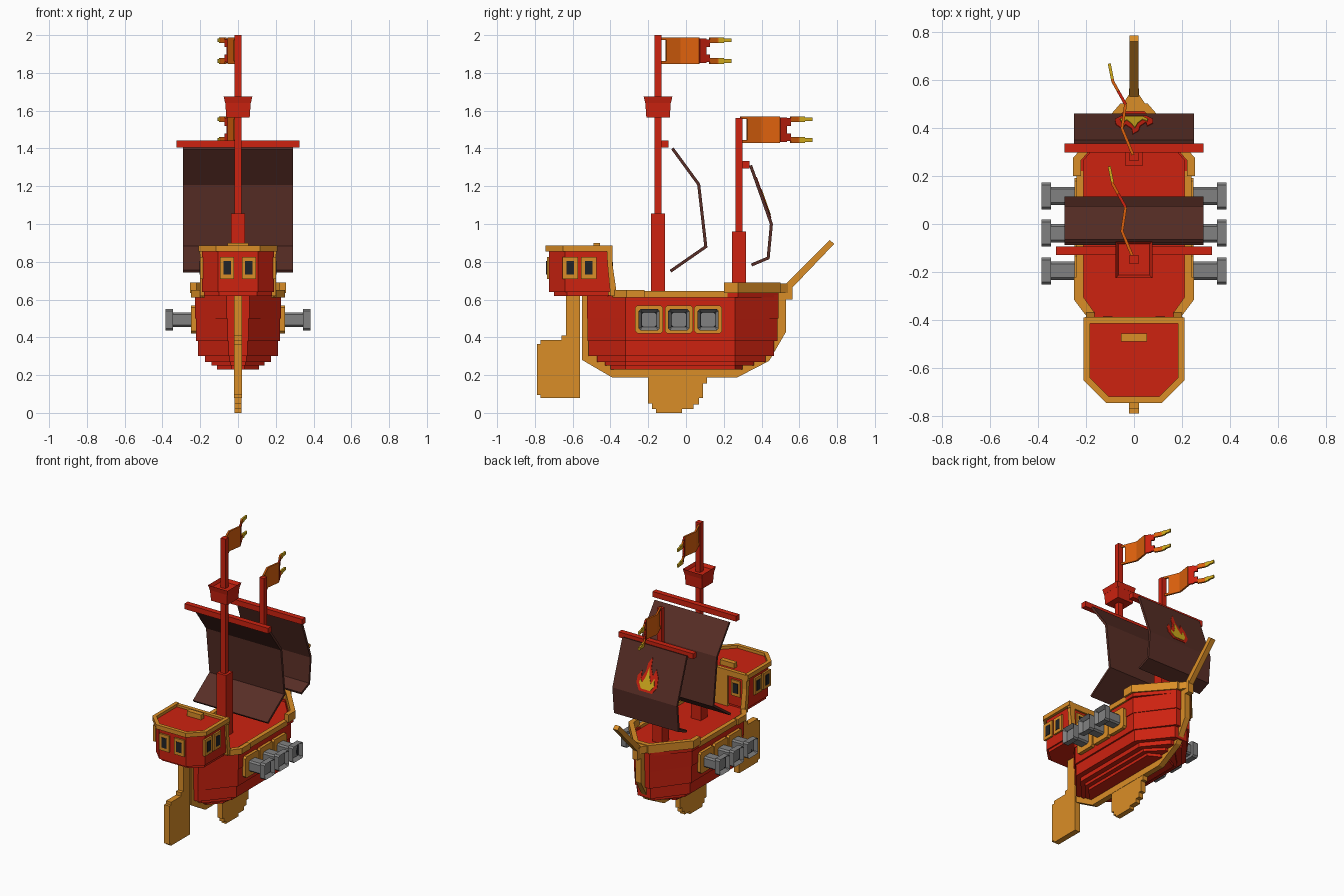
import bpy, bmesh, math
from mathutils import Vector

if "Cube" in bpy.data.objects:
    bpy.data.objects.remove(bpy.data.objects["Cube"])


def material(name, rgb):
    m = bpy.data.materials.new(name)
    m.diffuse_color = (*rgb, 1)
    m.use_nodes = True
    m.node_tree.nodes["Principled BSDF"].inputs["Base Color"].default_value = m.diffuse_color
    return m


RED = material("red wood", (0.61, 0.016, 0.005))
GOLD = material("gold trim", (0.70, 0.27, 0.02))
BROWN = material("brown cloth", (0.098, 0.027, 0.019))
GREY = material("grey iron", (0.22, 0.22, 0.22))
DARK = material("dark opening", (0.015, 0.017, 0.02))
ORANGE = material("orange cloth", (0.72, 0.12, 0.004))
YELLOW = material("yellow cloth", (0.66, 0.42, 0.012))


def finish(name, bm, mat):
    bmesh.ops.recalc_face_normals(bm, faces=bm.faces)
    me = bpy.data.meshes.new(name)
    bm.to_mesh(me)
    bm.free()
    me.materials.append(mat)
    ob = bpy.data.objects.new(name, me)
    bpy.context.collection.objects.link(ob)
    return ob


def loft(name, ring_a, ring_b, mat):
    """Solid between two matching outlines."""
    bm = bmesh.new()
    a = [bm.verts.new(p) for p in ring_a]
    b = [bm.verts.new(p) for p in ring_b]
    bm.faces.new(a)
    bm.faces.new(b)
    for i in range(len(a)):
        j = (i + 1) % len(a)
        bm.faces.new((a[i], a[j], b[j], b[i]))
    return finish(name, bm, mat)


def box(name, x, y, z, mat):
    ring = [(x[0], y[0]), (x[1], y[0]), (x[1], y[1]), (x[0], y[1])]
    return slab(name, ring, z[0], z[1], mat)


def slab(name, outline, z0, z1, mat):
    return loft(name, [(x, y, z0) for x, y in outline], [(x, y, z1) for x, y in outline], mat)


def plate(name, profile, half, mat):
    """Side profile (y, z) extruded across x."""
    return loft(name, [(-half, y, z) for y, z in profile], [(half, y, z) for y, z in profile], mat)


def both(half):
    """Mirror right-hand (x, y) points into a closed outline."""
    return half + [(-x, y) for x, y in reversed(half)]


def offset(path, d):
    """Mitred sideways offset of an open 2D path."""
    pts = [Vector(p) for p in path]
    out = []
    for i, p in enumerate(pts):
        dirs = []
        if i > 0:
            dirs.append((p - pts[i - 1]).normalized())
        if i < len(pts) - 1:
            dirs.append((pts[i + 1] - p).normalized())
        t = sum(dirs, Vector((0, 0))).normalized()
        n = Vector((-t.y, t.x))
        k = Vector((-dirs[0].y, dirs[0].x)).dot(n)
        out.append(p + n * d / k)
    return out


def band(path, width):
    """Closed outline of a constant-width band along a path."""
    return [tuple(p) for p in offset(path, width / 2) + offset(path, -width / 2)[::-1]]


# Hull: stepped strakes (z0, z1, half width, stern y, bow y, end half width)
for i, (z0, z1, w, ys, yb, e) in enumerate([
        (0.50, 0.625, 0.228, -0.525, 0.49, 0.06), (0.38, 0.50, 0.223, -0.522, 0.485, 0.055),
        (0.30, 0.38, 0.212, -0.515, 0.465, 0.05), (0.27, 0.30, 0.175, -0.47, 0.42, 0.045),
        (0.25, 0.27, 0.14, -0.43, 0.36, 0.04), (0.23, 0.25, 0.11, -0.40, 0.30, 0.035)]):
    slab(f"hull_strake_{i}", both([(e, ys), (w, -0.32), (w, 0.26), (e, yb)]), z0, z1, RED)

# Keel, fin, rudder and bowsprit
plate("keel", [(-0.55, 0.62), (-0.55, 0.28), (-0.39, 0.187), (0.27, 0.187), (0.44, 0.275),
               (0.53, 0.43), (0.53, 0.6), (0.565, 0.6), (0.565, 0.68), (0.48, 0.68), (0.48, 0.62)], 0.02, GOLD)
plate("keel_fin", [(-0.2, 0.2), (-0.2, 0.05), (-0.18, 0.05), (-0.18, 0.02), (-0.16, 0.02), (-0.16, 0),
                   (-0.02, 0), (-0.02, 0.02), (0.04, 0.02), (0.04, 0.045), (0.07, 0.045), (0.07, 0.08),
                   (0.09, 0.08), (0.09, 0.155), (0.11, 0.155), (0.11, 0.2)], 0.018, GOLD)
plate("rudder", [(-0.635, 0.66), (-0.56, 0.66), (-0.56, 0.08), (-0.77, 0.08), (-0.77, 0.095), (-0.79, 0.095),
                 (-0.79, 0.365), (-0.77, 0.365), (-0.77, 0.385), (-0.66, 0.385), (-0.66, 0.41),
                 (-0.635, 0.41)], 0.02, GOLD)
plate("bowsprit", [(0.53, 0.64), (0.56, 0.66), (0.785, 0.895), (0.76, 0.915), (0.53, 0.685)], 0.018, GOLD)

# Rails: low along the waist, high round the bow
for s in (-1, 1):
    slab("waist_rail", band([(s * 0.225, 0.22), (s * 0.225, -0.31), (s * 0.175, -0.38)], 0.03), 0.61, 0.645, GOLD)
    slab("quarter_rail", band([(s * 0.235, -0.22), (s * 0.235, -0.31), (s * 0.19, -0.37)], 0.03), 0.61, 0.65, GOLD)
slab("bow_rail", band([(0.237, 0.2), (0.237, 0.27), (0.05, 0.485), (-0.05, 0.485),
                       (-0.237, 0.27), (-0.237, 0.2)], 0.032), 0.635, 0.69, GOLD)
slab("bow_rail_base", band([(0.225, 0.2), (0.225, 0.27), (0.05, 0.475), (-0.05, 0.475),
                            (-0.225, 0.27), (-0.225, 0.2)], 0.03), 0.61, 0.64, RED)
slab("bow_cap", [(0.06, 0.48), (0.02, 0.54), (-0.02, 0.54), (-0.06, 0.48)], 0.635, 0.685, GOLD)

# Stern cabin with roof rail
slab("cabin_base", both([(0.10, -0.70), (0.18, -0.63), (0.18, -0.41)]), 0.62, 0.64, RED)
slab("cabin", both([(0.105, -0.725), (0.19, -0.64), (0.19, -0.40)]), 0.64, 0.865, RED)
slab("cabin_rail", band([(0.197, -0.39), (0.197, -0.645), (0.11, -0.732), (-0.11, -0.732),
                         (-0.197, -0.645), (-0.197, -0.39)], 0.026), 0.855, 0.885, GOLD)
box("cabin_front_beam", (-0.205, 0.205), (-0.415, -0.388), (0.84, 0.88), GOLD)
box("roof_block", (-0.055, 0.055), (-0.49, -0.455), (0.86, 0.9), GOLD)
box("cabin_door", (-0.05, 0.05), (-0.41, -0.39), (0.62, 0.85), GOLD)
for s in (-1, 1):
    # Corner posts flare forward down to the deck
    xs = sorted((s * 0.165, s * 0.2))
    ring = [(-0.42, 0.86), (-0.388, 0.86), (-0.388, 0.78), (-0.365, 0.62), (-0.40, 0.62), (-0.415, 0.78)]
    loft("cabin_post", [(xs[0], y, z) for y, z in ring], [(xs[1], y, z) for y, z in ring], GOLD)


def square_ring(x, half, cy, cz, cut):
    a, b = half, half - cut
    pts = [(a, b), (b, a), (-b, a), (-a, b), (-a, -b), (-b, -a), (b, -a), (a, -b)]
    return [(x, cy + u, cz + v) for u, v in pts]


# Cabin windows: gold frame, dark pane
for s in (-1, 1):
    x = s * 0.058
    box("stern_window_frame", (x - 0.038, x + 0.038), (-0.737, -0.72), (0.71, 0.825), GOLD)
    box("stern_window_pane", (x - 0.02, x + 0.02), (-0.740, -0.735), (0.732, 0.803), DARK)
    box("front_window_frame", (s * 0.11 - 0.035, s * 0.11 + 0.035), (-0.402, -0.39), (0.71, 0.82), GOLD)
    box("front_window_pane", (s * 0.11 - 0.02, s * 0.11 + 0.02), (-0.392, -0.386), (0.732, 0.80), DARK)
    for y in (-0.613, -0.515):
        box("side_window_frame", sorted((s * 0.185, s * 0.202)), (y - 0.04, y + 0.04), (0.71, 0.825), GOLD)
        box("side_window_pane", sorted((s * 0.2, s * 0.205)), (y - 0.02, y + 0.02), (0.732, 0.803), DARK)

# Cannons: gold port frame, barrel and hollow muzzle
for s in (-1, 1):
    for y in (-0.195, -0.038, 0.117):
        loft("gun_port", square_ring(s * 0.2, 0.074, y, 0.495, 0.012),
             square_ring(s * 0.248, 0.074, y, 0.495, 0.012), GOLD)
        loft("cannon_barrel", square_ring(s * 0.22, 0.038, y, 0.493, 0.01),
             square_ring(s * 0.36, 0.038, y, 0.493, 0.01), GREY)
        muzzle = loft("cannon_muzzle", square_ring(s * 0.345, 0.056, y, 0.493, 0.01),
                      square_ring(s * 0.385, 0.056, y, 0.493, 0.01), GREY)
        muzzle.data.materials.append(DARK)
        bm = bmesh.new()
        bm.from_mesh(muzzle.data)
        mouth = max(bm.faces, key=lambda f: s * f.calc_center_median().x)
        bmesh.ops.inset_region(bm, faces=[mouth], thickness=0.018)
        bmesh.ops.translate(bm, verts=mouth.verts, vec=(-s * 0.025, 0, 0))
        mouth.material_index = 1
        bm.to_mesh(muzzle.data)
        bm.free()


# Masts with thick feet and yards
def mast(name, y, top, foot, yard_z, yard_half):
    box(name + "_mast", (-0.018, 0.018), (y - 0.018, y + 0.018), (0.62, top), RED)
    box(name + "_mast_foot", (-0.037, 0.037), (y - 0.037, y + 0.037), (0.62, foot), RED)
    box(name + "_yard", (-yard_half, yard_half), (y + 0.018, y + 0.055), (yard_z, yard_z + 0.038), RED)


mast("main", -0.148, 2.0, 1.055, 1.405, 0.325)
mast("fore", 0.28, 1.56, 0.96, 1.295, 0.29)

# Crow's nest: flared box with a sunken floor
def nest_ring(h, z):
    return [(u * h, -0.148 + v * h, z) for u, v in ((1, 1), (-1, 1), (-1, -1), (1, -1))]


nest = loft("crows_nest", nest_ring(0.062, 1.565), nest_ring(0.068, 1.65), RED)
rim = loft("crows_nest_rim", nest_ring(0.068, 1.64), nest_ring(0.076, 1.675), RED)
bm = bmesh.new()
bm.from_mesh(rim.data)
roof = max(bm.faces, key=lambda f: f.calc_center_median().z)
bmesh.ops.inset_region(bm, faces=[roof], thickness=0.016)
bmesh.ops.translate(bm, verts=roof.verts, vec=(0, 0, -0.022))
bm.to_mesh(rim.data)
bm.free()

# Sails: thin folded sheets
plate("main_sail", band([(-0.072, 1.40), (0.067, 1.21), (0.105, 0.88), (-0.082, 0.75)], 0.016), 0.29, BROWN)
plate("fore_sail", band([(0.342, 1.31), (0.452, 1.0), (0.435, 0.82), (0.347, 0.783)], 0.016), 0.25, BROWN)

# Flame emblem laid on the upper panel of the fore sail
top, low = Vector((0, 0.342, 1.31)), Vector((0, 0.452, 1.0))
down = (low - top).normalized()
out = Vector((0, -down.z, down.y))


def flame(name, pts, lift, mat):
    rings = [[Vector((u, 0, 0)) + low - down * v + out * d for u, v in pts] for d in (0.006, lift)]
    return loft(name, rings[0], rings[1], mat)


flame("flame_outer", [(-0.05, 0.03), (0.05, 0.03), (0.08, 0.075), (0.08, 0.12), (0.055, 0.16), (0.05, 0.11),
                      (0.025, 0.16), (0.02, 0.215), (-0.005, 0.26), (-0.01, 0.19), (-0.035, 0.14),
                      (-0.05, 0.19), (-0.075, 0.14), (-0.08, 0.075)], 0.011, RED)
flame("flame_inner", [(-0.035, 0.045), (0.035, 0.045), (0.058, 0.08), (0.055, 0.105), (0.035, 0.085),
                      (0.015, 0.13), (0.004, 0.19), (-0.012, 0.13), (-0.03, 0.09), (-0.05, 0.13),
                      (-0.058, 0.08)], 0.014, YELLOW)

# Flags: wavy cloth with ties and a forked tail
WAVE = [(0, -0.15), (-0.05, -0.03), (-0.035, 0.07), (-0.088, 0.165), (-0.104, 0.245)]


def wave_x(y):
    for (xa, ya), (xb, yb) in zip(WAVE, WAVE[1:]):
        if y <= yb:
            return xa + (xb - xa) * (y - ya) / (yb - ya)
    return WAVE[-1][0]


def flag(name, dy, dz):
    pieces = [(-0.14, -0.1, 0, 0.014, ORANGE), (-0.14, -0.1, 0.126, 0.14, ORANGE),
              (-0.105, 0.07, 0, 0.14, ORANGE), (0.07, 0.105, 0.005, 0.135, RED),
              (0.105, 0.125, 0.01, 0.05, RED), (0.105, 0.125, 0.09, 0.13, RED)]
    for z0, z1 in ((0, 0.03), (0.11, 0.14)):
        pieces += [(0.125, 0.175, z0, z1, ORANGE), (0.165, 0.2, z0, z1, YELLOW),
                   (0.2, 0.24, z0 + 0.005, z1 - 0.005, YELLOW)]
    for y0, y1, z0, z1, mat in pieces:
        ys = [y0] + [y for _, y in WAVE if y0 < y < y1] + [y1]
        path = [(wave_x(y), y + dy) for y in ys]
        slab(name, band(path, 0.012), z0 + dz, z1 + dz, mat)


flag("main_flag", 0, 1.848)
flag("fore_flag", 0.428, 1.43)
